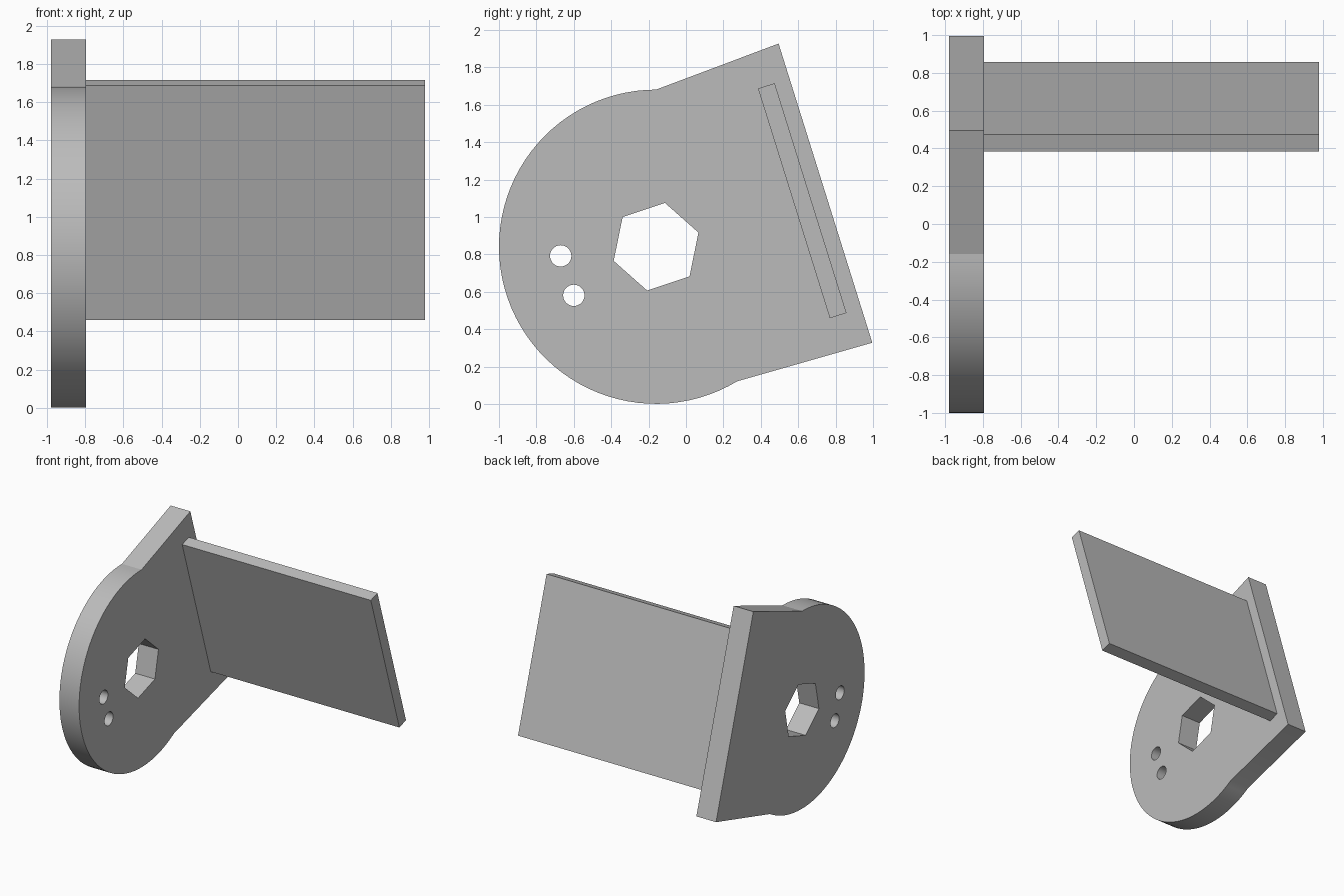
import bpy, bmesh
from math import cos, sin, radians

cube = bpy.data.objects.get("Cube")
if cube:
    bpy.data.objects.remove(cube, do_unlink=True)

grey = bpy.data.materials.new("plain grey")
grey.use_nodes = True
grey.diffuse_color = (0.5, 0.5, 0.5, 1)
grey.node_tree.nodes["Principled BSDF"].inputs["Base Color"].default_value = (0.5, 0.5, 0.5, 1)

LEFT, INNER, RIGHT = -0.98, -0.795, 0.98
CENTRE = (-0.16, 0.841)
RADIUS = 0.84


def arc(centre, radius, start, end, steps):
    """Points (y, z) along an arc, angles in degrees."""
    angles = [radians(start + (end - start) * i / steps) for i in range(steps + 1)]
    return [(centre[0] + radius * cos(a), centre[1] + radius * sin(a)) for a in angles]


def prism(name, outline, x0, x1):
    """Extrude a (y, z) outline along x."""
    bm = bmesh.new()
    face = bm.faces.new([bm.verts.new((x0, y, z)) for y, z in outline])
    grown = bmesh.ops.extrude_face_region(bm, geom=[face])["geom"]
    moved = [v for v in grown if isinstance(v, bmesh.types.BMVert)]
    bmesh.ops.translate(bm, verts=moved, vec=(x1 - x0, 0, 0))
    bmesh.ops.recalc_face_normals(bm, faces=bm.faces)
    mesh = bpy.data.meshes.new(name)
    bm.to_mesh(mesh)
    bm.free()
    mesh.materials.append(grey)
    obj = bpy.data.objects.new(name, mesh)
    bpy.context.collection.objects.link(obj)
    return obj


# Side plate: round lobe flaring to a straight slanted edge
outline = arc(CENTRE, RADIUS, 90, 301, 56) + [(0.996, 0.328), (0.495, 1.927)]
side_plate = prism("side_plate", outline, LEFT, INNER)

# Hexagonal socket and two pin holes through the plate
holes = {
    "hex_cutter": arc(CENTRE, 0.239, 78.5, 378.5, 5),
    "upper_pin_cutter": arc((-0.67, 0.792), 0.057, 0, 348.75, 31),
    "lower_pin_cutter": arc((-0.6, 0.581), 0.057, 0, 348.75, 31),
}
bpy.context.view_layer.objects.active = side_plate
for name, points in holes.items():
    cutter = prism(name, points, LEFT - 0.1, INNER + 0.1)
    cutter.hide_render = True
    cut = side_plate.modifiers.new(name, 'BOOLEAN')
    cut.operation = 'DIFFERENCE'
    cut.solver = 'EXACT'
    cut.object = cutter
    bpy.ops.object.modifier_apply(modifier=cut.name)
    bpy.data.objects.remove(cutter, do_unlink=True)

# Flat shelf standing out from the plate, parallel to its slanted edge
shelf = prism("shelf", [(0.385, 1.687), (0.474, 1.715), (0.858, 0.487), (0.769, 0.459)],
              INNER, RIGHT)

# Smooth the round walls, keep the corners crisp
bpy.ops.object.select_all(action='DESELECT')
side_plate.select_set(True)
bpy.context.view_layer.objects.active = side_plate
bpy.ops.object.shade_smooth_by_angle(angle=radians(15))
